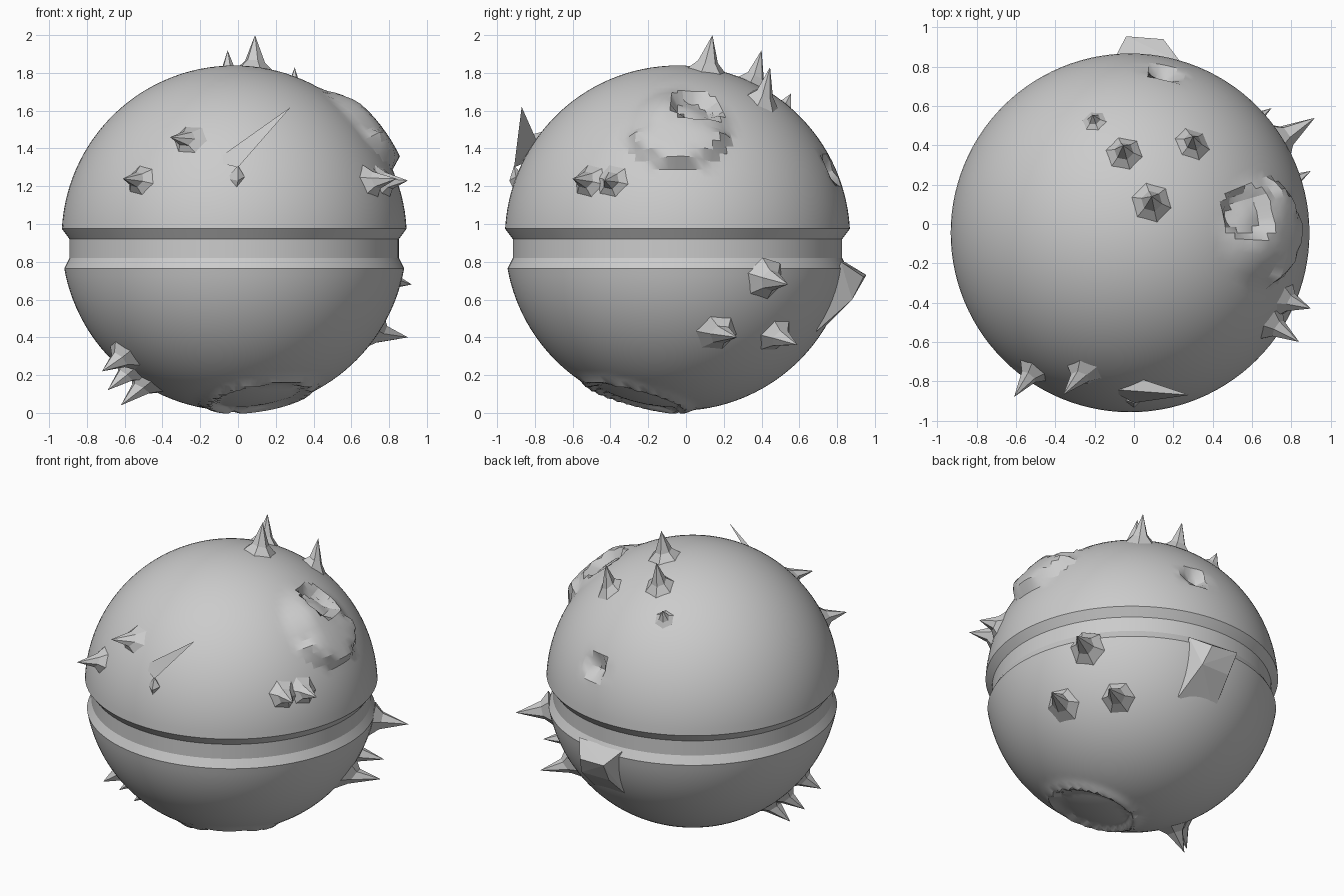
import bpy, bmesh
from math import sin, cos, pi, sqrt, asin
from mathutils import Vector as V

if "Cube" in bpy.data.objects:
    bpy.data.objects.remove(bpy.data.objects["Cube"])

C, R = V((-0.02, -0.045, 0.925)), 0.914


def finish(bm, name, smooth=None):
    bmesh.ops.recalc_face_normals(bm, faces=bm.faces)
    me = bpy.data.meshes.new(name)
    bm.to_mesh(me)
    bm.free()
    ob = bpy.data.objects.new(name, me)
    bpy.context.collection.objects.link(ob)
    if smooth:
        bpy.ops.object.select_all(action='DESELECT')
        ob.select_set(True)
        bpy.context.view_layer.objects.active = ob
        bpy.ops.object.shade_smooth_by_angle(angle=smooth)
    return ob


def mask(d, target, radius, k):
    """1 inside a round patch on the ball, falling to 0 at its rim."""
    a = d.angle((V(target) - C).normalized())
    return max(0.0, min(1.0, (1 - a / radius) * k))


def relief(d):
    """Radial offset for worn patches and craters."""
    k = 7 if d.z < 0.58 else 1.8
    h = 0.065 * mask(d, (0.69, -0.04, 1.55), 0.31, k)        # raised plate
    h -= 0.075 * mask(d, (0.58, 0.05, 1.62), 0.15, 4)        # hole in plate
    h -= 0.08 * mask(d, (0.15, 0.77, 1.29), 0.10, 1.3)       # rear pit
    h += 0.016 * mask(d, (0.12, -0.27, 0.05), 0.36, 7)       # bottom lip
    h -= 0.035 * mask(d, (0.12, -0.27, 0.05), 0.29, 8)       # bottom crater
    return h


# Ball with a groove around the middle
N, M = 112, 30
za, zb = 0.975, 0.765
ta, tb = asin((za - C.z) / R), asin((zb - C.z) / R)
prof = [(R * cos(t), R * sin(t)) for t in
        [pi / 2 + (ta - pi / 2) * i / M for i in range(1, M + 1)]]
prof += [(0.872, 0.92 - C.z), (0.872, 0.87 - C.z), (0.872, 0.82 - C.z)]
prof += [(R * cos(t), R * sin(t)) for t in
         [tb + (-pi / 2 - tb) * i / M for i in range(M)]]
bm = bmesh.new()
rings = []
for r, z in prof:
    ring = []
    for i in range(N):
        p = V((r * cos(2 * pi * i / N), r * sin(2 * pi * i / N), z))
        d = p.normalized()
        ring.append(bm.verts.new(C + p + d * relief(d)))
    rings.append(ring)
for a, b in zip(rings, rings[1:]):
    for i in range(N):
        j = (i + 1) % N
        bm.faces.new((a[i], a[j], b[j], b[i]))
for ring, s in ((rings[0], 1), (rings[-1], -1)):
    pole = bm.verts.new(C + V((0, 0, s * R)))
    for i in range(N):
        bm.faces.new((ring[i], ring[(i + 1) % N], pole))
finish(bm, "ball", 0.45)


# Flared six-sided spikes: base point near the surface, tip, base width
def spike(name, base, tip, w):
    n = (V(base) - C).normalized()
    b, tip = C + n * R, V(tip)
    axis = tip - b
    u = n.orthogonal().normalized()
    v = n.cross(u)
    bm = bmesh.new()
    lo, hi = [], []
    for i in range(6):
        o = u * cos(i * pi / 3) + v * sin(i * pi / 3)
        lo.append(bm.verts.new(C + (b + o * w - C).normalized() * (R - 0.004)))
        hi.append(bm.verts.new(b + axis * 0.22 + o * w * 0.5))
    top = bm.verts.new(tip)
    for i in range(6):
        j = (i + 1) % 6
        bm.faces.new((lo[i], lo[j], hi[j], hi[i]))
        bm.faces.new((hi[i], hi[j], top))
    bm.faces.new(lo[::-1])
    finish(bm, name)


groups = {
    "top_spike": [((0.09, 0.11, 1.82), (0.09, 0.14, 2.0), 0.11),
                  ((-0.05, 0.36, 1.74), (-0.055, 0.40, 1.92), 0.10),
                  ((0.30, 0.41, 1.65), (0.30, 0.445, 1.83), 0.10),
                  ((-0.20, 0.52, 1.61), (-0.21, 0.555, 1.69), 0.07)],
    "front_spike": [((-0.25, -0.755, 1.45), (-0.36, -0.87, 1.46), 0.10),
                    ((-0.51, -0.74, 1.23), (-0.61, -0.88, 1.24), 0.09)],
    "side_spike": [((0.767, -0.39, 1.23), (0.90, -0.43, 1.23), 0.10),
                   ((0.70, -0.51, 1.23), (0.84, -0.60, 1.24), 0.10)],
    "rear_side_spike": [((0.73, 0.42, 0.71), (0.92, 0.54, 0.68), 0.12),
                        ((0.71, 0.16, 0.42), (0.90, 0.27, 0.40), 0.12),
                        ((0.53, 0.48, 0.40), (0.70, 0.59, 0.36), 0.11)],
    "lower_left_spike": [((-0.60, -0.37, 0.30), (-0.72, -0.44, 0.22), 0.11),
                         ((-0.57, -0.23, 0.22), (-0.69, -0.31, 0.12), 0.10),
                         ((-0.48, -0.20, 0.16), (-0.62, -0.25, 0.04), 0.11)],
}
for name, items in groups.items():
    for i, (base, tip, w) in enumerate(items):
        spike(f"{name}_{i + 1}", base, tip, w)


# Hull parts from a handful of corner points
def hull(name, pts):
    bm = bmesh.new()
    for p in pts:
        bm.verts.new(p)
    bmesh.ops.convex_hull(bm, input=bm.verts)
    finish(bm, name)


# Long slanted splinter on the front, with a small chip below it
hull("front_splinter", [(-0.13, -0.84, 1.33), (0.0, -0.91, 1.30),
                        (0.04, -0.79, 1.44), (0.28, -0.87, 1.62)])
hull("front_chip", [(-0.06, -0.89, 1.24), (0.0, -0.91, 1.31), (0.035, -0.90, 1.25),
                    (-0.01, -0.91, 1.18), (0.0, -0.935, 1.23), (0.0, -0.85, 1.24)])

# Blocky lump on the back
hull("back_lump", [(-0.10, 0.84, 0.80), (0.24, 0.82, 0.80), (0.22, 0.69, 0.43),
                   (-0.06, 0.70, 0.42), (-0.04, 0.955, 0.73), (0.15, 0.94, 0.72),
                   (0.18, 0.88, 0.60), (-0.03, 0.88, 0.60)])
